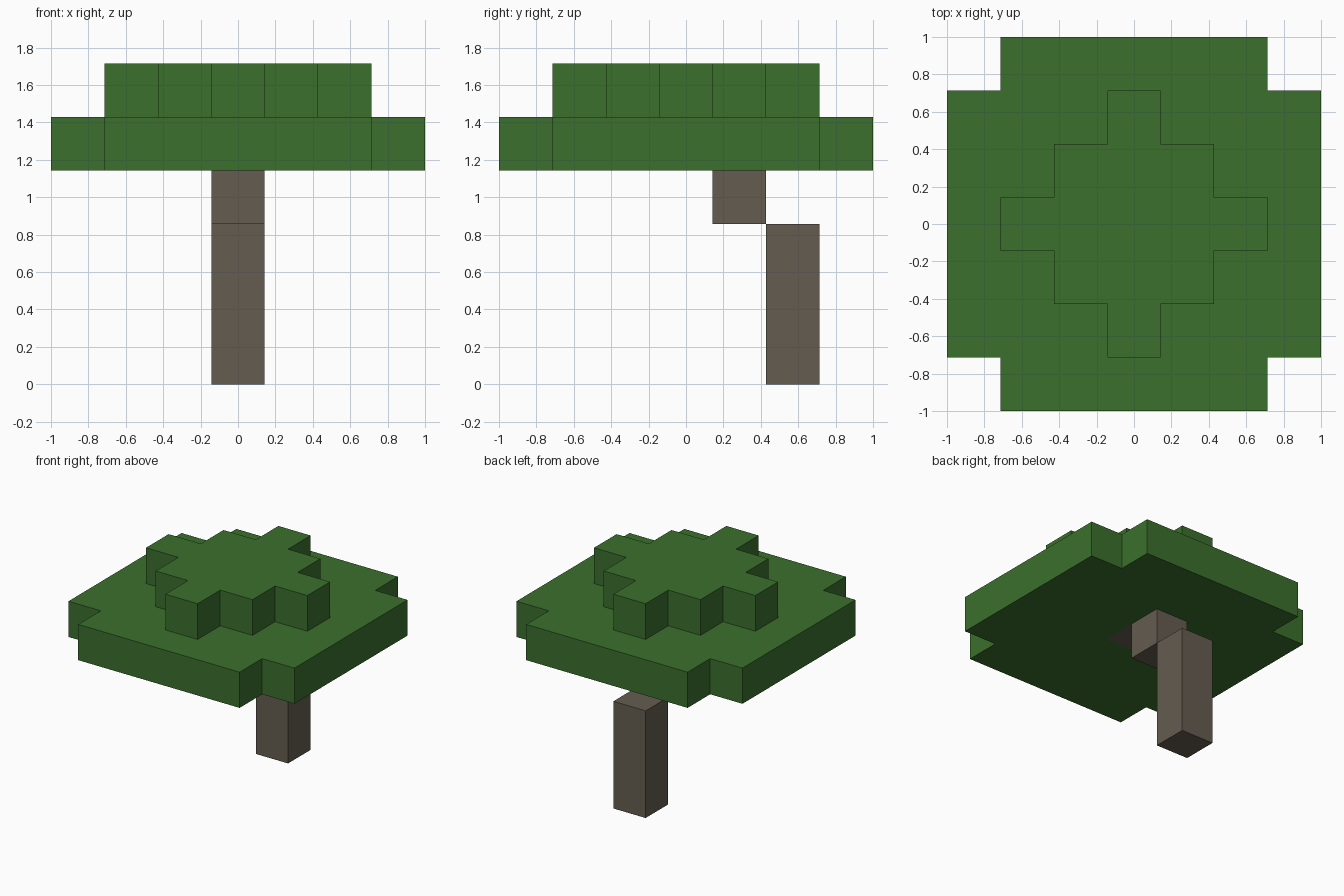
import bpy, bmesh
from mathutils import Vector

U = 2 / 7  # one block

if "Cube" in bpy.data.objects:
    bpy.data.objects.remove(bpy.data.objects["Cube"])


def material(name, rgb):
    mat = bpy.data.materials.new(name)
    mat.use_nodes = True
    mat.diffuse_color = (*rgb, 1)
    mat.node_tree.nodes["Principled BSDF"].inputs["Base Color"].default_value = (*rgb, 1)
    return mat


def slab(name, cells, bottom, height, mat):
    """Extrude a set of grid cells upward into one solid; all sizes in blocks."""
    bm = bmesh.new()
    for i, j in cells:
        corners = [(i - .5, j - .5), (i + .5, j - .5), (i + .5, j + .5), (i - .5, j + .5)]
        bm.faces.new([bm.verts.new((x * U, y * U, bottom * U)) for x, y in corners])
    bmesh.ops.remove_doubles(bm, verts=bm.verts[:], dist=0.001)
    grown = bmesh.ops.extrude_face_region(bm, geom=bm.faces[:], use_keep_orig=True)
    top = [g for g in grown["geom"] if isinstance(g, bmesh.types.BMVert)]
    bmesh.ops.translate(bm, verts=top, vec=Vector((0, 0, height * U)))
    bmesh.ops.recalc_face_normals(bm, faces=bm.faces[:])
    mesh = bpy.data.meshes.new(name)
    bm.to_mesh(mesh)
    bm.free()
    mesh.materials.append(mat)
    obj = bpy.data.objects.new(name, mesh)
    bpy.context.collection.objects.link(obj)
    return obj


def diamond(half, reach):
    """Square of cells with its corners trimmed off."""
    span = range(-half, half + 1)
    return [(i, j) for i in span for j in span if abs(i) + abs(j) <= reach]


leaf = material("leaf green", (0.044, 0.162, 0.026))
bark = material("bark brown", (0.130, 0.107, 0.082))

# Trunk steps forward from the back to the middle of the canopy
slab("lower_trunk", [(0, 2)], 0, 3, bark)
slab("upper_trunk", [(0, 1)], 3, 1, bark)
slab("trunk_core", [(0, 0)], 4, 1, bark)

# Canopy, with a hole in the wide layer for the trunk core
slab("lower_canopy", [c for c in diamond(3, 5) if c != (0, 0)], 4, 1, leaf)
slab("upper_canopy", diamond(2, 2), 5, 1, leaf)
